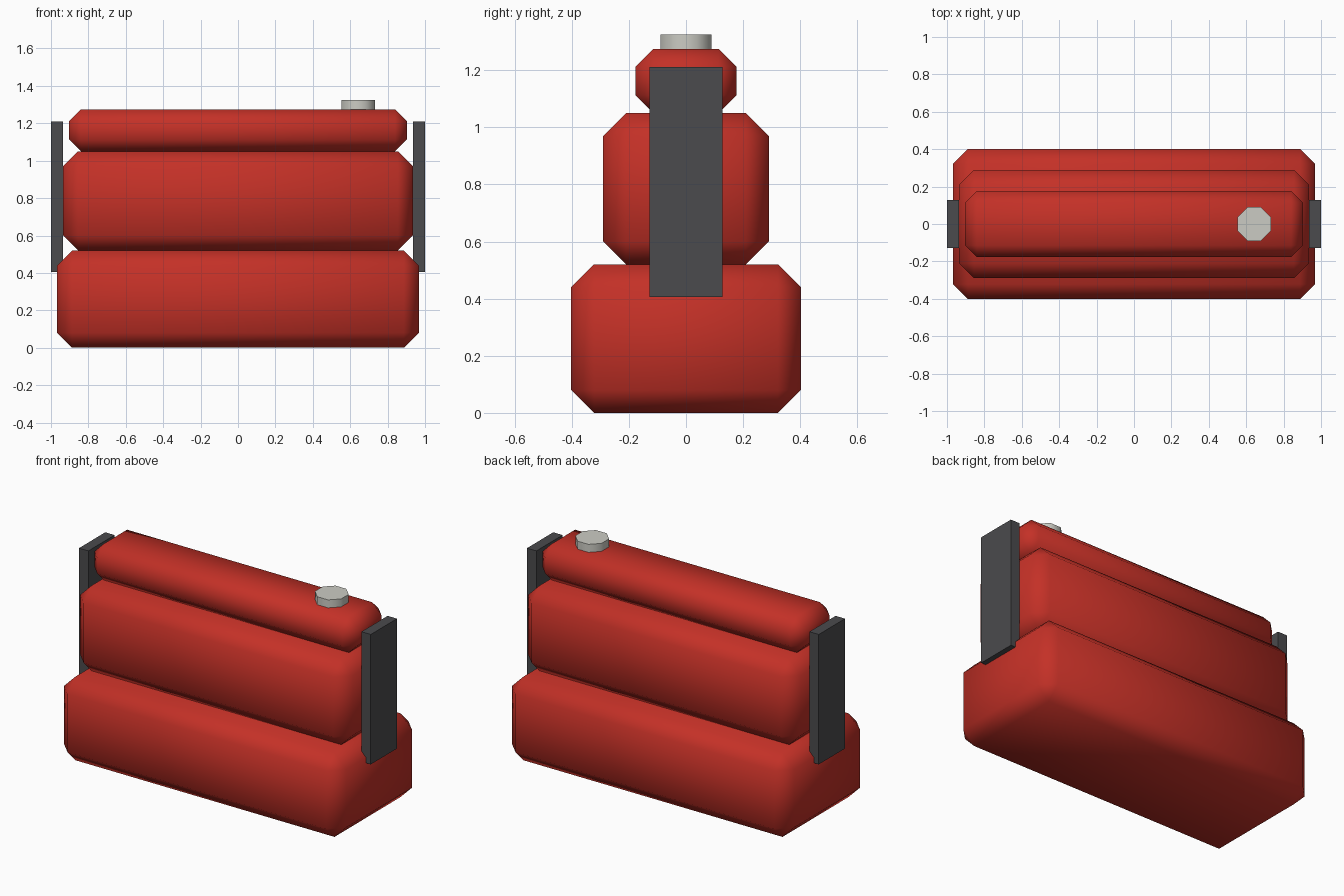
import bpy
import math

cube = bpy.data.objects.get("Cube")
if cube:
    bpy.data.objects.remove(cube, do_unlink=True)


def material(name, rgb):
    m = bpy.data.materials.new(name)
    m.use_nodes = True
    m.diffuse_color = (*rgb, 1)
    m.node_tree.nodes["Principled BSDF"].inputs["Base Color"].default_value = (*rgb, 1)
    return m


red = material("red_paint", (0.55, 0.03, 0.02))
grey = material("dark_grey_metal", (0.07, 0.07, 0.075))
pale = material("pale_cap", (0.6, 0.6, 0.55))


def box(name, center, size, mat, bevel=0):
    bpy.ops.mesh.primitive_cube_add(size=1, location=center)
    ob = bpy.context.object
    ob.name = name
    ob.scale = size
    bpy.ops.object.transform_apply(location=False, rotation=False, scale=True)
    ob.data.materials.append(mat)
    if bevel:
        mod = ob.modifiers.new("Chamfer", "BEVEL")
        mod.width = bevel
        mod.segments = 1
        bpy.ops.object.modifier_apply(modifier=mod.name)
        bpy.ops.object.shade_smooth()
    return ob


# Three stacked chamfered bodies: name, half length, half depth, bottom, top, chamfer
for name, hx, hy, z0, z1, bevel in (
    ("lower_body", 0.967, 0.402, 0, 0.52, 0.08),
    ("middle_body", 0.935, 0.29, 0.52, 1.05, 0.08),
    ("upper_body", 0.903, 0.177, 1.05, 1.275, 0.063),
):
    box(name, (0, 0, (z0 + z1) / 2), (2 * hx, 2 * hy, z1 - z0), red, bevel)

# Upright end plates
for side, label in ((1, "left"), (-1, "right")):
    box(label + "_end_plate", (side * 0.968, 0, 0.808), (0.064, 0.257, 0.805), grey)

# Octagonal cap with flats facing the axes
bpy.ops.mesh.primitive_cylinder_add(
    vertices=8, radius=0.097, depth=0.065, location=(0.643, 0, 1.292),
    rotation=(0, 0, math.pi / 8))
cap = bpy.context.object
cap.name = "filler_cap"
cap.data.materials.append(pale)
bpy.ops.object.shade_smooth_by_angle(angle=math.radians(50))
